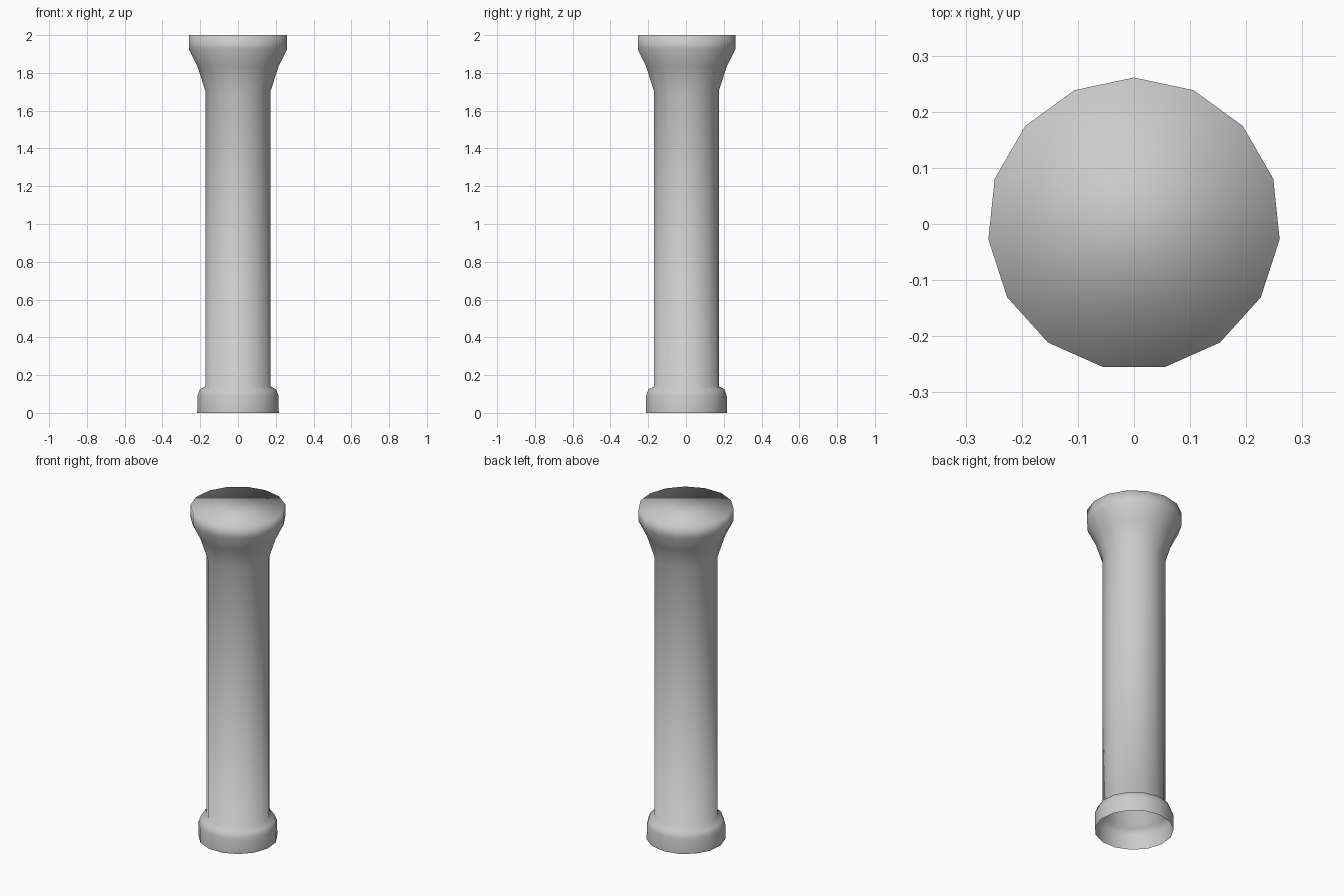
import bpy, bmesh
from math import sin, cos, pi

if "Cube" in bpy.data.objects:
    bpy.data.objects.remove(bpy.data.objects["Cube"])

SIDES = 15
# column profile, radius and height, from open foot to capped head
PROFILE = [(0.217, 0), (0.216, 0.09), (0.203, 0.125), (0.174, 0.14),
           (0.174, 1.705), (0.216, 1.835), (0.261, 1.925), (0.261, 2.0)]

bm = bmesh.new()
rings = [[bm.verts.new((r * sin(2 * pi * i / SIDES), r * cos(2 * pi * i / SIDES), z))
          for i in range(SIDES)] for r, z in PROFILE]

# side walls
for low, high in zip(rings, rings[1:]):
    for i in range(SIDES):
        j = (i + 1) % SIDES
        bm.faces.new((low[j], low[i], high[i], high[j]))

# top cap, shaded smoothly into the wall
bm.faces.new(rings[-1][::-1])
for face in bm.faces:
    face.smooth = True

mesh = bpy.data.meshes.new("column")
bm.to_mesh(mesh)
bm.free()
bpy.context.collection.objects.link(bpy.data.objects.new("column", mesh))
